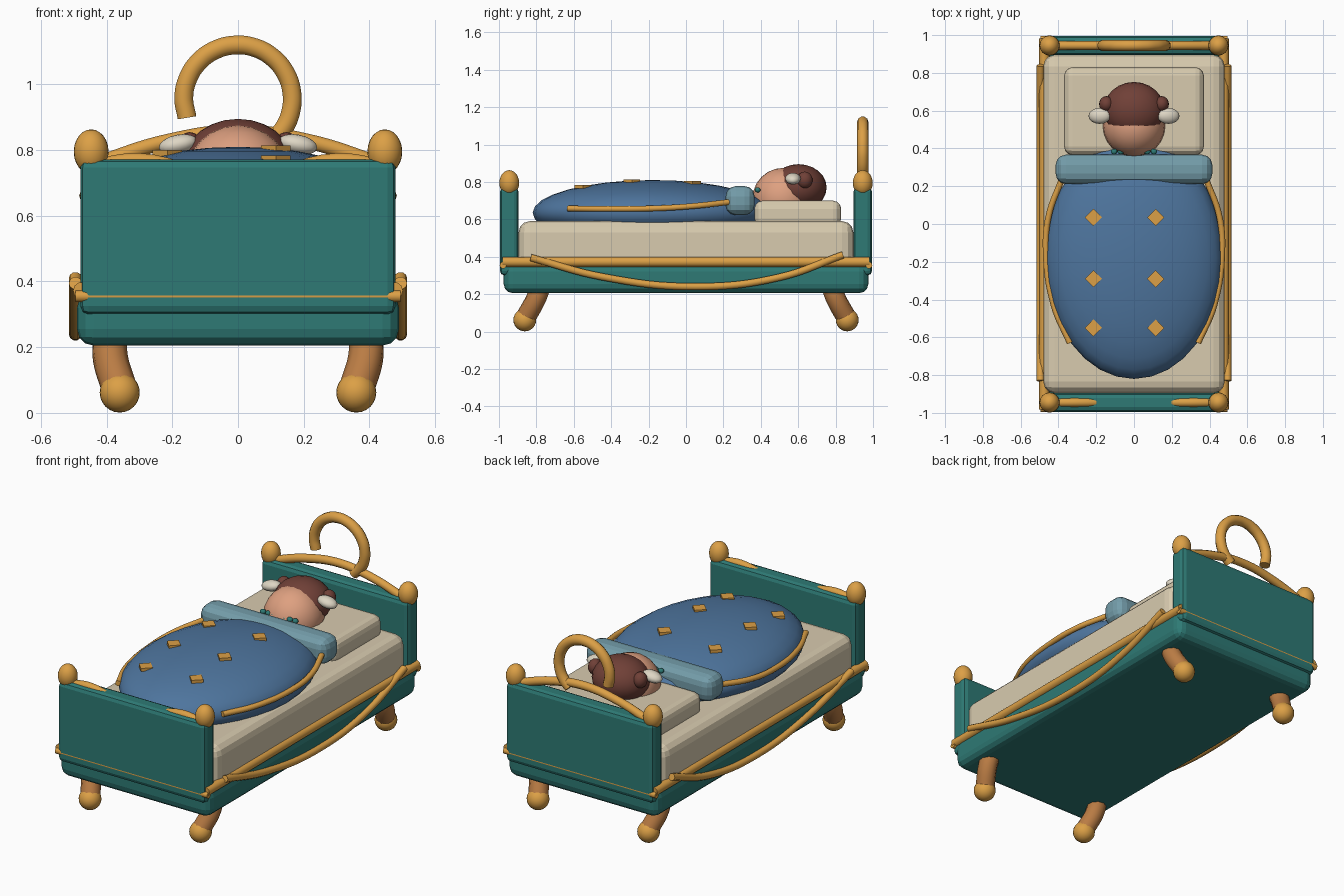
import bpy, bmesh, math
from mathutils import Vector

cube = bpy.data.objects.get("Cube")
if cube:
    bpy.data.objects.remove(cube, do_unlink=True)


def material(name, r, g, b):
    """Flat material from an sRGB colour, stored as linear values."""
    col = tuple((c / 255 / 12.92) if c < 11 else ((c / 255 + 0.055) / 1.055) ** 2.4 for c in (r, g, b)) + (1,)
    m = bpy.data.materials.new(name)
    m.use_nodes = True
    m.diffuse_color = col
    m.node_tree.nodes["Principled BSDF"].inputs["Base Color"].default_value = col
    return m


GOLD = material("gold", 220, 160, 70)
TEAL = material("teal", 46, 122, 117)
CREAM = material("cream", 216, 203, 175)
BLUE = material("quilt blue", 78, 117, 158)
PALE = material("pale blue", 116, 157, 170)
SKIN = material("skin", 222, 160, 128)
HAIR = material("brown hair", 112, 64, 55)
WOOL = material("off white", 222, 214, 196)
WOOD = material("leg wood", 186, 124, 68)


def add_mesh(name, bm, mat, smooth):
    me = bpy.data.meshes.new(name)
    bm.to_mesh(me)
    bm.free()
    me.materials.append(mat)
    for p in me.polygons:
        p.use_smooth = smooth
    ob = bpy.data.objects.new(name, me)
    bpy.context.collection.objects.link(ob)
    return ob


def box(name, x, y, z, mat, bevel=0.0, segments=3):
    """Rounded box from (low, high) ranges."""
    bm = bmesh.new()
    bmesh.ops.create_cube(bm, size=1)
    for v in bm.verts:
        v.co = Vector([(lo + hi) / 2 + c * (hi - lo) for c, (lo, hi) in zip(v.co, (x, y, z))])
    if bevel:
        bmesh.ops.bevel(bm, geom=bm.edges[:], offset=bevel, segments=segments, profile=0.5, affect='EDGES')
    return add_mesh(name, bm, mat, False)


def ball(name, centre, radii, mat, segments=24, tilt=0.0):
    bm = bmesh.new()
    bmesh.ops.create_uvsphere(bm, u_segments=segments, v_segments=segments // 2, radius=1)
    for v in bm.verts:
        v.co = Vector([c * r for c, r in zip(v.co, radii)])
    ob = add_mesh(name, bm, mat, True)
    ob.location = centre
    ob.rotation_euler.y = tilt
    return ob


def tube(name, points, radius, mat):
    """Round tube swept along a smooth path."""
    cu = bpy.data.curves.new(name, 'CURVE')
    cu.dimensions = '3D'
    cu.bevel_depth = radius
    cu.bevel_resolution = 3
    cu.resolution_u = 8
    cu.use_fill_caps = True
    sp = cu.splines.new('BEZIER')
    sp.bezier_points.add(len(points) - 1)
    for bp, p in zip(sp.bezier_points, points):
        bp.co = p
        bp.handle_left_type = bp.handle_right_type = 'AUTO'
    cu.materials.append(mat)
    ob = bpy.data.objects.new(name, cu)
    bpy.context.collection.objects.link(ob)
    bpy.ops.object.select_all(action='DESELECT')
    ob.select_set(True)
    bpy.context.view_layer.objects.active = ob
    bpy.ops.object.convert(target='MESH')
    bpy.ops.object.shade_smooth_by_angle(angle=math.radians(50))
    return ob


# Bed body
box("bed_base", (-0.49, 0.49), (-0.975, 0.975), (0.205, 0.37), TEAL, 0.05)
box("mattress", (-0.48, 0.48), (-0.895, 0.895), (0.33, 0.59), CREAM, 0.06)
box("pillow", (-0.37, 0.37), (0.365, 0.83), (0.56, 0.70), CREAM, 0.045)
for label, y in (("foot", -0.945), ("head", 0.945)):
    box(label + "_board", (-0.48, 0.48), (y - 0.05, y + 0.05), (0.3, 0.772), TEAL, 0.025, 2)

# Gold rails, hanging swags, post knobs and legs
for sx, side in ((1, "left"), (-1, "right")):
    tube(side + "_rail", [(sx * 0.475, y, 0.372) for y in (-0.982, 0.982)], 0.027, GOLD)
    tube(side + "_swag", [(sx * 0.495, -0.83, 0.395), (sx * 0.495, -0.45, 0.293), (sx * 0.495, 0.05, 0.24),
                          (sx * 0.495, 0.5, 0.29), (sx * 0.495, 0.84, 0.41)], 0.02, GOLD)
    for sy, end in ((-1, "front"), (1, "back")):
        tag = end + "_" + side
        ball(tag + "_knob", (sx * 0.447, sy * 0.945, 0.795), (0.053, 0.053, 0.068), GOLD)
        tube(tag + "_leg", [(sx * 0.385, sy * 0.775, 0.25), (sx * 0.39, sy * 0.8, 0.18),
                            (sx * 0.36, sy * 0.86, 0.07)], 0.054, WOOD)
        ball(tag + "_foot", (sx * 0.36, sy * 0.862, 0.062), (0.061, 0.061, 0.061), GOLD)
for sy, end in ((-1, "front"), (1, "back")):
    tube(end + "_rail", [(x, sy * 0.978, 0.355) for x in (-0.495, 0.495)], 0.018, GOLD)

# Gold scrolls on the boards and the open ring
tube("foot_scroll", [(-0.44, -0.945, 0.75), (-0.3, -0.945, 0.768), (0, -0.945, 0.7),
                     (0.3, -0.945, 0.768), (0.44, -0.945, 0.75)], 0.024, GOLD)
tube("head_scroll", [(-0.44, 0.945, 0.755), (-0.22, 0.945, 0.825), (0, 0.945, 0.855),
                     (0.22, 0.945, 0.825), (0.44, 0.945, 0.755)], 0.024, GOLD)
arc = [math.radians(-55 + 255 * i / 12) for i in range(13)]
tube("head_ring", [(0.165 * math.cos(a), 0.945, 0.955 + 0.165 * math.sin(a)) for a in arc], 0.03, GOLD)

# Quilt with edge trim and diamond studs
CENTRE, RADII = Vector((0, -0.18, 0.635)), Vector((0.47, 0.64, 0.175))
ball("quilt", CENTRE, RADII, BLUE, 32)


def quilt_top(x, y):
    u, v = (x - CENTRE.x) / RADII.x, (y - CENTRE.y) / RADII.y
    return CENTRE.z + RADII.z * math.sqrt(max(0, 1 - u * u - v * v))


for sx, side in ((1, "left"), (-1, "right")):
    tube(side + "_quilt_trim", [(sx * 0.34, -0.63, 0.658), (sx * 0.425, -0.43, 0.656), (sx * 0.467, -0.13, 0.66),
                                (sx * 0.45, 0.05, 0.672), (sx * 0.385, 0.23, 0.692)], 0.016, GOLD)
for x in (-0.215, 0.115):
    for y in (0.035, -0.29, -0.55):
        stud = box("quilt_stud", (-0.032, 0.032), (-0.032, 0.032), (-0.009, 0.009), GOLD)
        stud.location = (x, y, quilt_top(x, y) + 0.003)
        stud.rotation_euler.z = math.pi / 4

# Folded blanket edge and collar frill
box("blanket_fold", (-0.415, 0.415), (0.212, 0.367), (0.622, 0.778), PALE, 0.055)
for i in range(7):
    ball("collar_frill", (-0.105 + 0.035 * i, 0.383, 0.757), (0.018, 0.016, 0.014), TEAL, 10)

# Sleeper
ball("face", (0, 0.52, 0.71), (0.165, 0.165, 0.165), SKIN)
ball("hair", (0, 0.602, 0.77), (0.162, 0.15, 0.125), HAIR)
for sx, side in ((1, "left"), (-1, "right")):
    ball(side + "_hair_bun", (sx * 0.147, 0.635, 0.81), (0.038, 0.042, 0.045), HAIR, 16)
    ball(side + "_ear", (sx * 0.182, 0.572, 0.817), (0.06, 0.042, 0.03), WOOL, 16, sx * 0.2)
